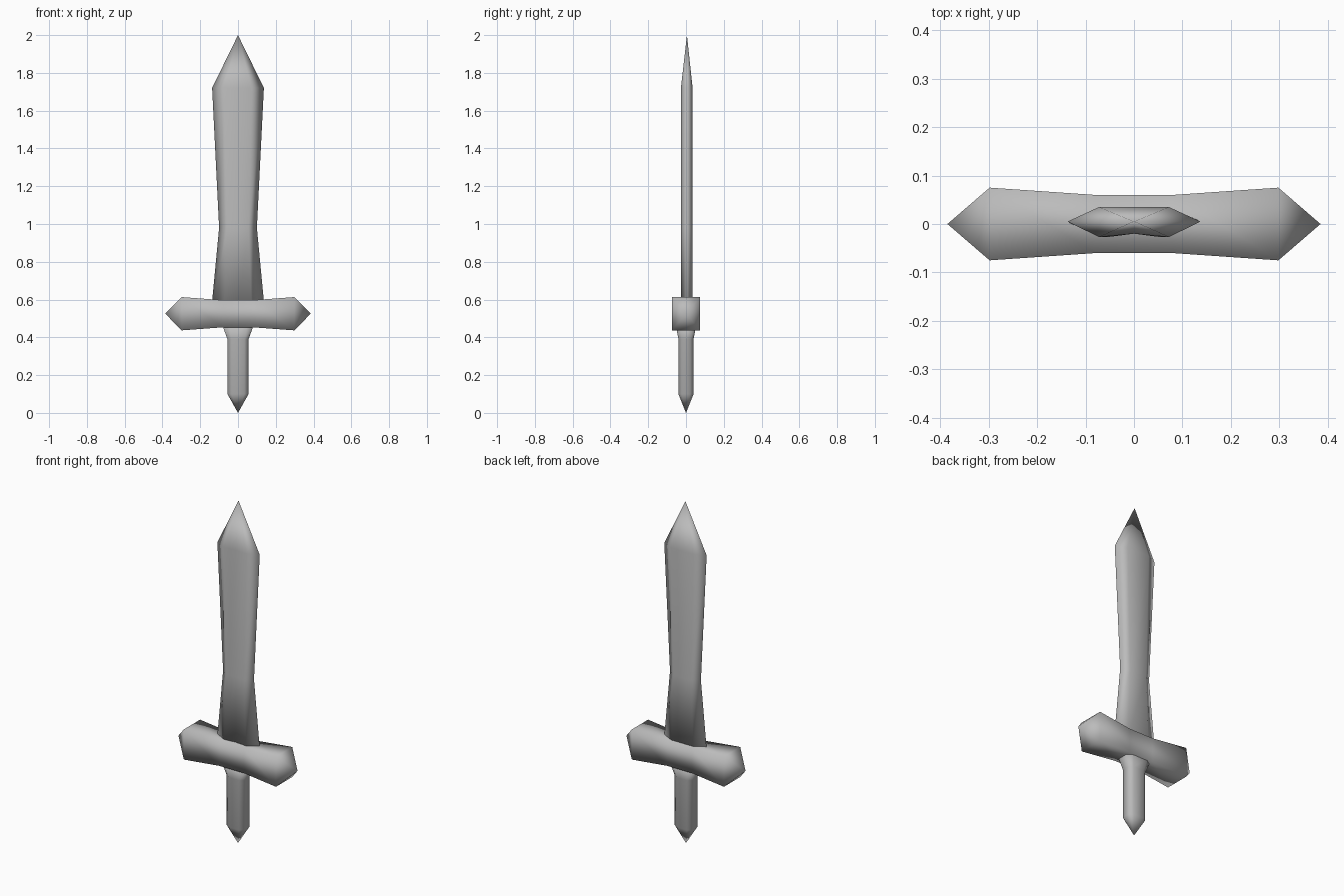
import bpy, bmesh
from mathutils import Vector

if "Cube" in bpy.data.objects:
    bpy.data.objects.remove(bpy.data.objects["Cube"], do_unlink=True)

steel = bpy.data.materials.new("grey_steel")
steel.use_nodes = True
grey = (0.5, 0.5, 0.5, 1)
steel.diffuse_color = grey
steel.node_tree.nodes["Principled BSDF"].inputs["Base Color"].default_value = grey


def loft(name, rings, start_tip=None, end_tip=None):
    """Skin matching rings; close each end with a point or a flat cap."""
    bm = bmesh.new()
    loops = [[bm.verts.new(p) for p in ring] for ring in rings]
    n = len(loops[0])
    for a, b in zip(loops, loops[1:]):
        for i in range(n):
            j = (i + 1) % n
            bm.faces.new((a[i], a[j], b[j], b[i]))
    for loop, tip in ((loops[0], start_tip), (loops[-1], end_tip)):
        if tip is None:
            bm.faces.new(loop)
        else:
            point = bm.verts.new(tip)
            for i in range(n):
                bm.faces.new((loop[i], loop[(i + 1) % n], point))
    bmesh.ops.recalc_face_normals(bm, faces=bm.faces)
    for face in bm.faces:
        face.smooth = True
    mesh = bpy.data.meshes.new(name)
    bm.to_mesh(mesh)
    bm.free()
    mesh.materials.append(steel)
    obj = bpy.data.objects.new(name, mesh)
    bpy.context.collection.objects.link(obj)
    return obj


def blade_ring(z, w, p, t=1.0):
    """Bevelled section: w edge half width, p panel half width, t thickness."""
    mid, back, front, groove = 0.005, 0.03 * t, -0.032 * t, -0.025 * t
    section = [(w, 0), (p, back), (-p, back), (-w, 0), (-p, front), (0, groove), (p, front)]
    return [Vector((x, mid + y, z)) for x, y in section]


# Blade with a flat back panel and a shallow front groove
loft("blade",
     [blade_ring(0.56, 0.14, 0.072), blade_ring(0.98, 0.1, 0.055),
      blade_ring(1.72, 0.137, 0.072)],
     end_tip=(0, 0.005, 2))


# Crossguard, square in section, swelling to pointed ends
def guard_ring(x, half_y, half_z):
    return [(x, sy * half_y, 0.525 + sz * half_z)
            for sy, sz in ((-1, -1), (1, -1), (1, 1), (-1, 1))]


loft("crossguard",
     [guard_ring(-0.298, 0.075, 0.088), guard_ring(-0.08, 0.06, 0.072),
      guard_ring(0.08, 0.06, 0.072), guard_ring(0.298, 0.075, 0.088)],
     start_tip=(-0.385, 0, 0.525), end_tip=(0.385, 0, 0.525))


# Grip with chamfered corners, flared collar and pointed pommel
def grip_ring(z, hx, hy):
    cx, cy = hx * 0.6, hy * 0.6
    return [(x, y, z) for x, y in ((hx, -cy), (hx, cy), (cx, hy), (-cx, hy),
                                   (-hx, cy), (-hx, -cy), (-cx, -hy), (cx, -hy))]


loft("grip",
     [grip_ring(0.1, 0.056, 0.04), grip_ring(0.39, 0.056, 0.04),
      grip_ring(0.47, 0.085, 0.055)],
     start_tip=(0, 0, 0))
